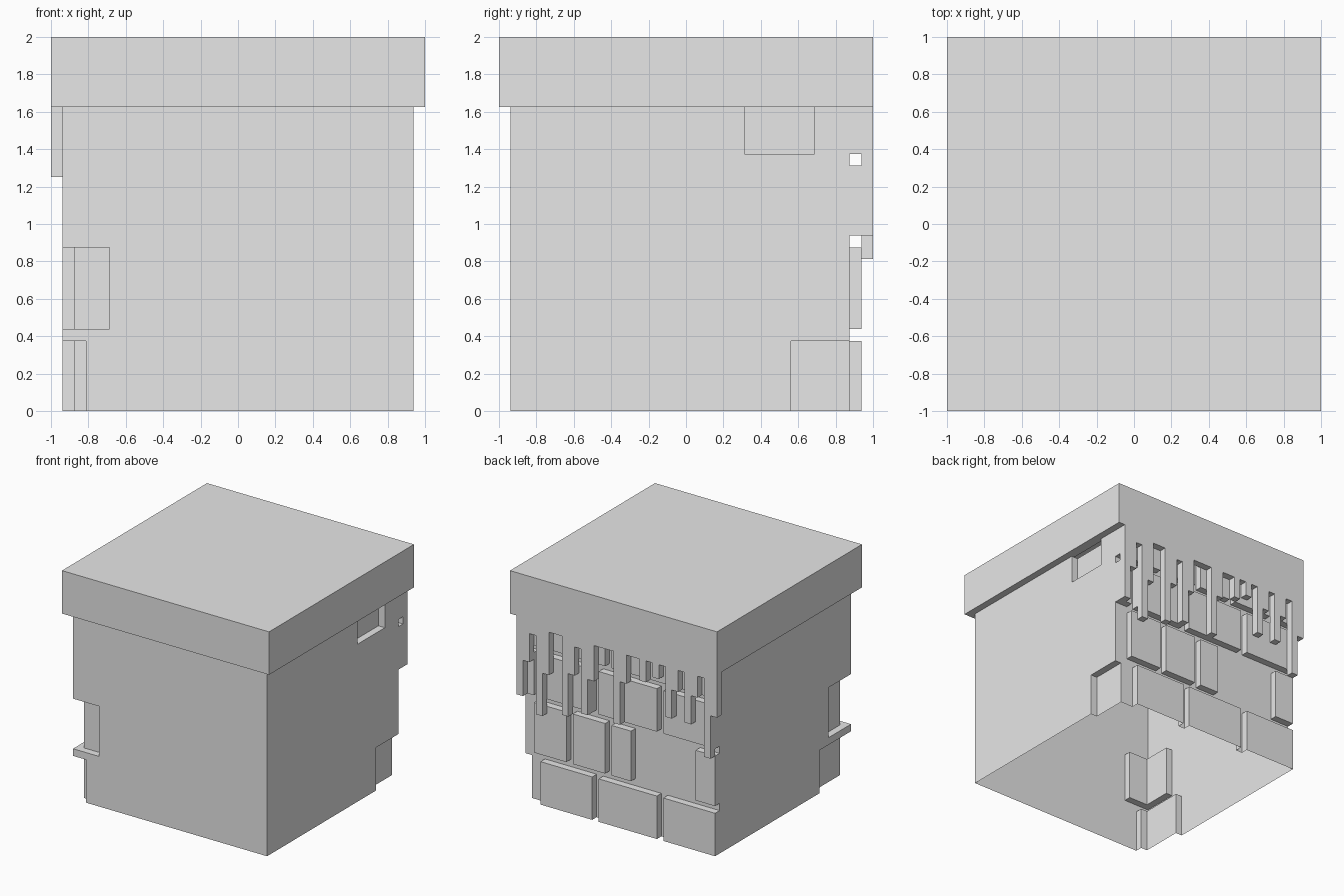
import bpy, bmesh

if "Cube" in bpy.data.objects:
    bpy.data.objects.remove(bpy.data.objects["Cube"])

U = 1 / 16                      # one grid cell
OUT, IN, TOP = 0.9375, 0.875, 1.625

stone = bpy.data.materials.new("light_grey")
stone.diffuse_color = (0.8, 0.8, 0.8, 1)
stone.use_nodes = True
stone.node_tree.nodes["Principled BSDF"].inputs["Base Color"].default_value = stone.diffuse_color


def finish(name, bm):
    bmesh.ops.recalc_face_normals(bm, faces=bm.faces)
    mesh = bpy.data.meshes.new(name)
    bm.to_mesh(mesh)
    bm.free()
    mesh.materials.append(stone)
    ob = bpy.data.objects.new(name, mesh)
    bpy.context.collection.objects.link(ob)
    return ob


def box(name, x0, x1, y0, y1, z0, z1):
    bm = bmesh.new()
    bmesh.ops.create_cube(bm, size=1)
    for v in bm.verts:
        v.co = (x1 if v.co.x > 0 else x0,
                y1 if v.co.y > 0 else y0,
                z1 if v.co.z > 0 else z0)
    return finish(name, bm)


def drop_faces(ob, test):
    bm = bmesh.new()
    bm.from_mesh(ob.data)
    bmesh.ops.delete(bm, geom=[f for f in bm.faces if test(f)], context='FACES')
    bm.to_mesh(ob.data)
    bm.free()


# Main block
body = box("block_body", -OUT, OUT, -OUT, OUT, 0, TOP)


def carve(x0, x1, y0, y1, z0, z1):
    cutter = box("cutter", x0, x1, y0, y1, z0, z1)
    cutter.hide_render = True
    mod = body.modifiers.new("carve", 'BOOLEAN')
    mod.operation, mod.solver, mod.object = 'DIFFERENCE', 'EXACT', cutter
    bpy.context.view_layer.objects.active = body
    bpy.ops.object.modifier_apply(modifier=mod.name)
    bpy.data.objects.remove(cutter)


# Chipped corners: front and left faces at two heights, right face low and high
carve(-1.1, -0.6875, -1.1, -IN, 0.4375, 0.875)
carve(-1.1, -IN, -1.1, -0.625, 0.4375, 0.875)
carve(-1.1, -0.8125, -1.1, -IN, -0.1, 0.375)
carve(-1.1, -IN, -1.1, -0.5, -0.1, 0.375)
carve(IN, 1.1, 0.5625, 1.1, -0.1, 0.375)
carve(IN, 1.1, 0.3125, 0.6875, 1.375, 1.7)

# Brickwork on the back: mortar courses, then gaps between bricks in each row
for z in (6, 14, 21):
    carve(-1.1, 1.1, IN, 1.1, z * U, (z + 1) * U)

brick_rows = [
    (-1, 6, [(0, 3), (11, 12), (21, 22)]),
    (7, 14, [(0, 2), (7, 8), (13, 14), (17, 27)]),
    (15, 21, [(2, 3), (11, 12), (21, 22)]),
    (22, 27, [(1, 2), (7, 8), (13, 14), (19, 20), (26, 27)]),
]
for z0, z1, gaps in brick_rows:
    for a, b in gaps:
        right = 1.1 if a == 0 else OUT - a * U
        carve(OUT - b * U, right, IN, 1.1, z0 * U - 0.02, z1 * U + 0.02)

# The block is a hollow shell, open below and joined to the cap above
drop_faces(body, lambda f: abs(f.normal.z) > 0.9 and
           (f.calc_center_median().z < 0.001 or f.calc_center_median().z > TOP - 0.001))

# Overhanging cap with an open middle underneath
bm = bmesh.new()
bmesh.ops.create_cube(bm, size=2)
for v in bm.verts:
    v.co.z = 2 if v.co.z > 0 else TOP
under = min(bm.faces, key=lambda f: f.calc_center_median().z)
bmesh.ops.inset_region(bm, faces=[under], thickness=1 - IN)
bmesh.ops.delete(bm, geom=[under], context='FACES')
finish("cap", bm)

# Ragged drips hanging from the cap over the back, one height per column
drips = [15, 20, 24, 13, 19, 25, 25, 14, 20, 24, 15, 20, 25, 25, 25, 15,
         21, 25, 25, 22, 25, 23, 25, 18, 22, 25, 18, 22, 25, 14, 20]
outline = [(-1, TOP), (OUT, TOP)]
for i, h in enumerate(drips):
    if i == 0 or h != drips[i - 1]:
        if i:
            outline.append((OUT - i * U, drips[i - 1] * U))
        outline.append((OUT - i * U, h * U))
outline.append((-1, drips[-1] * U))

bm = bmesh.new()
face = bm.faces.new([bm.verts.new((x, OUT, z)) for x, z in outline])
extruded = bmesh.ops.extrude_face_region(bm, geom=[face])["geom"]
for v in extruded:
    if isinstance(v, bmesh.types.BMVert):
        v.co.y = 1
hanging = finish("hanging_drips", bm)
drop_faces(hanging, lambda f: f.normal.z > 0.9 and f.calc_center_median().z > TOP - 0.001)
